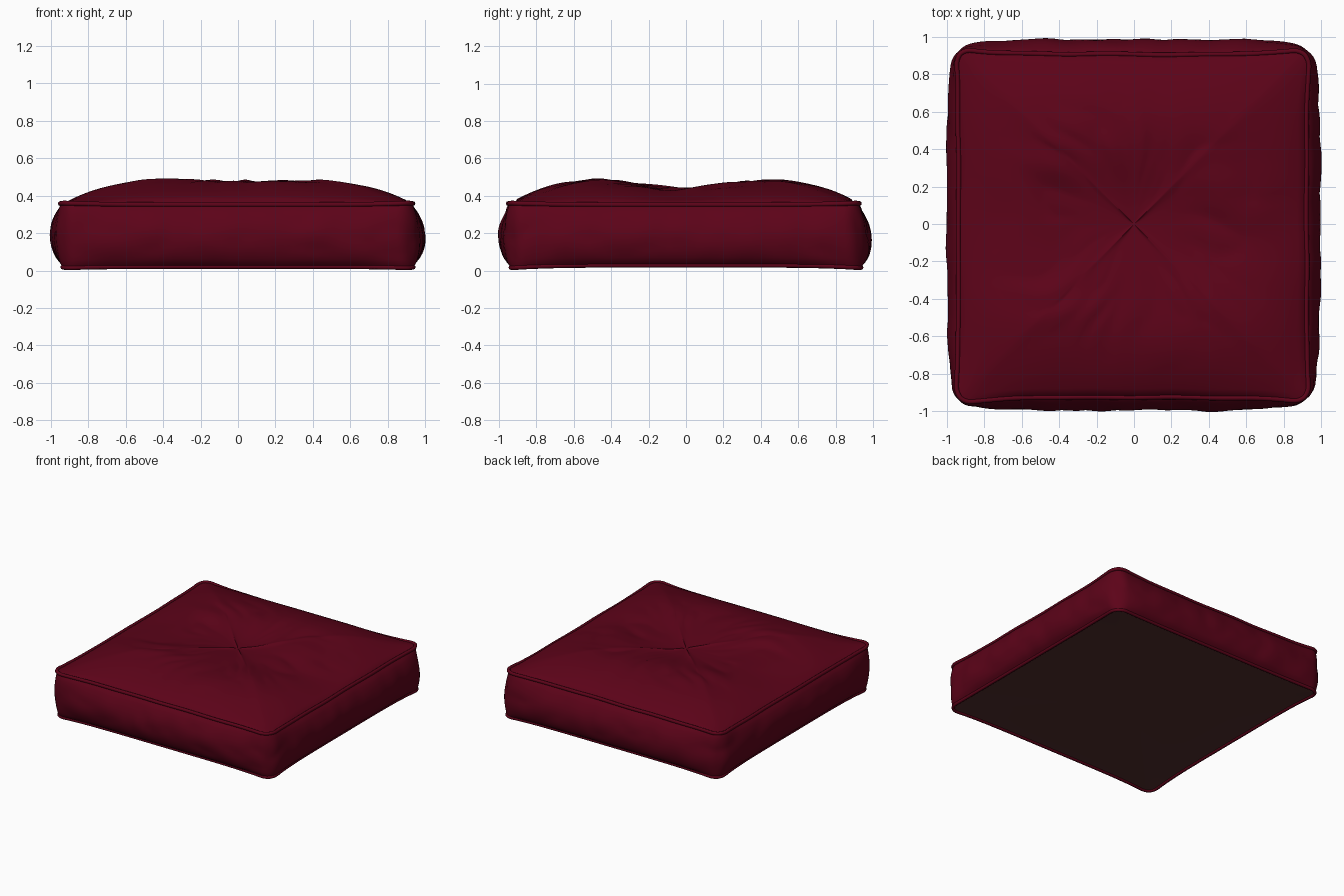
import bpy, bmesh, math
from mathutils import Vector, noise

cube = bpy.data.objects.get("Cube")
if cube:
    bpy.data.objects.remove(cube, do_unlink=True)

HALF, RADIUS = 0.945, 0.09
SEAM_Z, TOP_RISE = 0.352, 0.15


def material(name, rgb):
    m = bpy.data.materials.new(name)
    m.use_nodes = True
    m.diffuse_color = (*rgb, 1)
    m.node_tree.nodes["Principled BSDF"].inputs["Base Color"].default_value = (*rgb, 1)
    return m


burgundy = material("burgundy fabric", (0.108, 0.001, 0.0095))
brown = material("dark brown lining", (0.08, 0.026, 0.025))


def outline():
    """Rounded square as (position, outward normal) pairs."""
    pts, core = [], HALF - RADIUS
    for side in range(4):
        turn = side * math.pi / 2
        ca, sa = math.cos(turn), math.sin(turn)
        local = [((HALF, core * (i / 20 - 1)), 0) for i in range(40)]
        for i in range(8):
            a = i / 8 * math.pi / 2
            local.append(((core + RADIUS * math.cos(a), core + RADIUS * math.sin(a)), a))
        for (x, y), a in local:
            pts.append((Vector((x * ca - y * sa, x * sa + y * ca, 0)),
                        Vector((math.cos(a + turn), math.sin(a + turn), 0))))
    return pts


OUTLINE = outline()


def middle(p):
    """1 at the middle of an edge, 0 at a corner."""
    return 1 - (min(abs(p.x), abs(p.y)) / HALF) ** 5


def seam(k):
    """Seam loop: k = 0 at the bottom, k = 1 at the top."""
    loop = []
    for p, n in OUTLINE:
        m = middle(p)
        q = p - n * m * (0.02 + 0.013 * k * abs(n.y))
        q.x += -0.008 * k + 0.008 * k * noise.noise(p * 3)
        q.y += -0.01 * k + 0.008 * k * noise.noise(p * 3 + Vector((5, 0, 0)))
        low = 0.013 + m * (0.015 if abs(n.x) > 0.7 else 0.008)
        high = SEAM_Z + 0.01 * (1 - m)
        q.z = low + (high - low) * k
        loop.append(q)
    return loop


def top_height(x, y, edge_z):
    """Plump dome with a sat-in valley and soft, wandering folds."""
    u, v = min(abs(x) / HALF, 1), min(abs(y + 0.01) / HALF, 1)
    dome = TOP_RISE * (1 - u ** 4) * (1 - v ** 4)
    valley = 0.05 * math.exp(-(y / 0.38) ** 2) * (1 - u ** 4)
    hollow = 0.02 * math.exp(-(x / 0.4) ** 2 - (y / 0.36) ** 2)
    r = math.hypot(x, y)
    a = math.atan2(y, x) + 0.5 * noise.noise(Vector((x * 2, y * 2, 7)))
    crease = abs(noise.noise(Vector((math.cos(a) * 3.5, math.sin(a) * 3.5, r * 2.5))))
    folds = 0.03 * (crease - 0.2) * math.exp(-((r - 0.52) / 0.2) ** 2)
    lumps = 0.012 * noise.noise(Vector((x * 3, y * 3, 2))) * (1 - max(u, v) ** 4)
    return edge_z + dome - valley - hollow + folds + lumps


def loft(name, rings, mat, centre=None):
    """Skin closed rings, with an optional centre point closing the last one."""
    bm = bmesh.new()
    loops = [[bm.verts.new(p) for p in ring] for ring in rings]
    count = len(loops[0])
    for a, b in zip(loops, loops[1:]):
        for i in range(count):
            j = (i + 1) % count
            bm.faces.new((a[i], a[j], b[j], b[i]))
    if centre is not None:
        tip, last = bm.verts.new(centre), loops[-1]
        for i in range(count):
            bm.faces.new((last[i], last[(i + 1) % count], tip))
    me = bpy.data.meshes.new(name)
    bm.to_mesh(me)
    bm.free()
    me.materials.append(mat)
    obj = bpy.data.objects.new(name, me)
    bpy.context.collection.objects.link(obj)
    bpy.ops.object.select_all(action="DESELECT")
    obj.select_set(True)
    bpy.context.view_layer.objects.active = obj
    bpy.ops.object.shade_smooth_by_angle(angle=math.radians(60))
    return obj


bottom_seam, top_seam = seam(0), seam(1)

# Bulging side band with upright puckers
band = []
STEPS = 16
for s in range(STEPS + 1):
    k = s / STEPS
    ring = []
    for (p, n), lo, hi in zip(OUTLINE, bottom_seam, top_seam):
        swell = max(math.sin(math.pi * k ** 0.92), 0) ** 0.65
        pucker = abs(noise.noise(Vector((p.x * 6, p.y * 6, k * 1.5)))) - 0.2
        wave = noise.noise(p * 2.5 + Vector((0, 0, k)))
        push = 0.01 + 0.062 * middle(p) + 0.02 * pucker + 0.006 * wave
        ring.append(lo.lerp(hi, k) + n * swell * push)
    band.append(ring)
loft("side_band", band, burgundy)

# Padded top panel
top_rings = [top_seam]
RINGS = 44
for s in range(1, RINGS):
    f = 1 - s / RINGS
    top_rings.append([Vector((q.x * f, q.y * f, top_height(q.x * f, q.y * f, q.z)))
                      for q in top_seam])
loft("top_panel", top_rings, burgundy, Vector((0, 0, top_height(0, 0, SEAM_Z))))

# Flat lining underneath
lining = [[Vector((q.x * f, q.y * f, 0.022 + (q.z - 0.022) * f ** 6)) for q in reversed(bottom_seam)]
          for f in (1, 0.95, 0.85, 0.6, 0.3)]
loft("base_lining", lining, brown, Vector((0, 0, 0.022)))


# Piping cords along both seams
def piping(name, path, radius):
    tube = []
    for s in range(9):
        a = -s / 8 * math.tau
        tube.append([q + n * radius * math.cos(a) + Vector((0, 0, radius * math.sin(a)))
                     for q, (p, n) in zip(path, OUTLINE)])
    obj = loft(name, tube, burgundy)
    bm = bmesh.new()
    bm.from_mesh(obj.data)
    bmesh.ops.remove_doubles(bm, verts=bm.verts, dist=0.0001)
    bmesh.ops.recalc_face_normals(bm, faces=bm.faces)
    bm.to_mesh(obj.data)
    bm.free()


piping("top_piping", [q + n * 0.004 for q, (p, n) in zip(top_seam, OUTLINE)], 0.013)
piping("bottom_piping", bottom_seam, 0.012)
